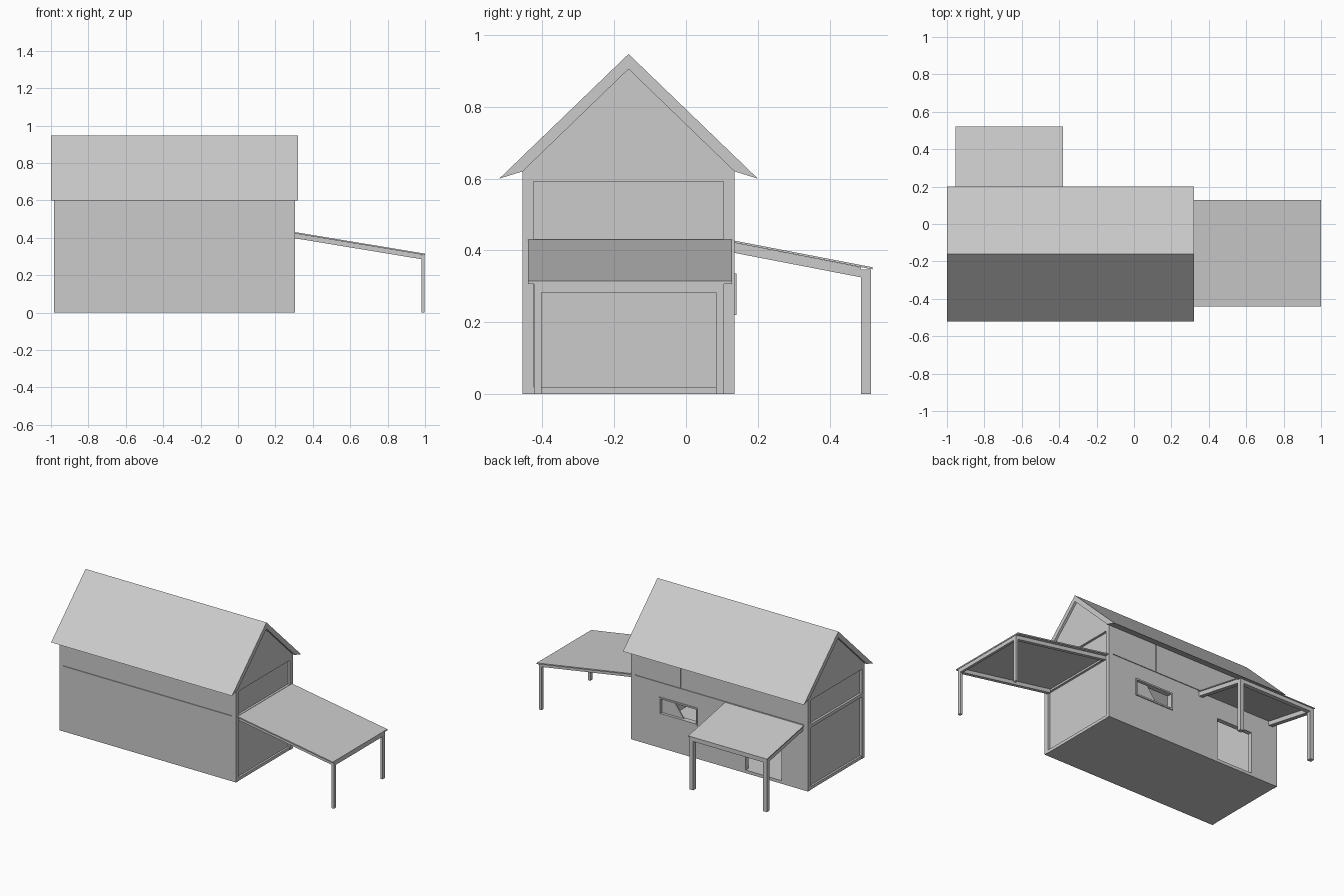
import bpy, bmesh
from mathutils import Vector

if "Cube" in bpy.data.objects:
    bpy.data.objects.remove(bpy.data.objects["Cube"])


def prism(name, axis, profile, lo, hi):
    """Extrude a profile along x (profile in y,z) or along y (profile in x,z)."""
    bm = bmesh.new()
    verts = [bm.verts.new((lo, a, b) if axis == 'x' else (a, lo, b)) for a, b in profile]
    face = bm.faces.new(verts)
    ext = bmesh.ops.extrude_face_region(bm, geom=[face])
    move = Vector((hi - lo, 0, 0)) if axis == 'x' else Vector((0, hi - lo, 0))
    bmesh.ops.translate(bm, vec=move, verts=[v for v in ext['geom'] if isinstance(v, bmesh.types.BMVert)])
    bmesh.ops.recalc_face_normals(bm, faces=bm.faces)
    me = bpy.data.meshes.new(name)
    bm.to_mesh(me)
    bm.free()
    ob = bpy.data.objects.new(name, me)
    bpy.context.collection.objects.link(ob)
    return ob


def box(name, x0, x1, y0, y1, z0, z1):
    return prism(name, 'x', [(y0, z0), (y1, z0), (y1, z1), (y0, z1)], x0, x1)


def cut(ob, cutter):
    cutter.hide_render = True
    cutter.hide_viewport = False
    cutter.display_type = 'WIRE'
    m = ob.modifiers.new("opening", 'BOOLEAN')
    m.operation = 'DIFFERENCE'
    m.object = cutter


X0, X1 = -0.985, 0.305      # house length
Y0, Y1 = -0.455, 0.135      # house depth
RY, T = -0.16, 0.03         # ridge line, wall thickness

# Floor slab and corner posts
box("floor", X0 + 0.002, X1 - 0.002, Y0 + 0.002, Y1 - 0.002, 0, 0.02)
for sx, x in (("left", X0), ("right", X1 - T)):
    for sy, y in (("front", Y0), ("back", Y1 - T)):
        box(f"corner_post_{sy}_{sx}", x, x + T, y, y + T, 0, 0.62)

# Long walls: lower and upper panels with a thin joint, backed by a beam
for side, y in (("front", Y0), ("back", Y1 - T)):
    lower = box(f"{side}_lower_wall", X0 + T, X1 - T, y, y + T, 0, 0.43)
    box(f"{side}_joint_beam", X0 + T, X1 - T, y + 0.005, y + T - 0.005, 0.43, 0.435)
    if side == "front":
        box("front_upper_wall", X0 + T, X1 - T, y, y + T, 0.435, 0.62)
    else:
        # Upper back wall is split by a vertical joint
        box("back_upper_wall_a", -0.053, X1 - T, y, y + T, 0.435, 0.62)
        box("back_upper_wall_b", X0 + T, -0.058, y, y + T, 0.435, 0.62)
        box("back_upper_joint", -0.06, -0.05, y + 0.005, y + T - 0.005, 0.435, 0.62)
        cut(lower, box("door_cutter", -0.79, -0.53, y - 0.05, y + 0.1, 0.02, 0.295))
        cut(lower, box("window_cutter", -0.175, 0.095, y - 0.05, y + 0.1, 0.225, 0.33))

# Window frame and half pane
wx0, wx1, wz0, wz1, f = -0.18, 0.10, 0.22, 0.335, 0.01
for nm, z in (("bottom", wz0), ("top", wz1 - f)):
    box(f"window_frame_{nm}", wx0, wx1, Y1 - T, 0.141, z, z + f)
for nm, x in (("left", wx0), ("right", wx1 - f)):
    box(f"window_frame_{nm}", x, x + f, Y1 - T, 0.141, wz0 + f, wz1 - f)
prism("window_pane", 'y', [(wx1 - f, wz0 + f), (-0.07, wz0 + f), (0.0, wz1 - f), (wx1 - f, wz1 - f)],
      Y1 - 0.02, Y1 - 0.012)

# End walls: recessed panels, cross beams and gables
for side, xa, s in (("left", X0, 1), ("right", X1, -1)):
    def span(d0, d1):
        return sorted((xa + s * d0, xa + s * d1))
    yi0, yi1 = Y0 + T, Y1 - T
    box(f"{side}_lower_panel", *span(0.015, T), yi0, yi1, 0, 0.41)
    box(f"{side}_upper_panel", *span(0.015, T), yi0, yi1, 0.432, 0.592)
    box(f"{side}_middle_beam", *span(0, T), yi0, yi1, 0.41, 0.432)
    box(f"{side}_top_beam", *span(0, T), yi0, yi1, 0.592, 0.62)
    prism(f"{side}_gable", 'x', [(Y0, 0.62), (Y1, 0.62), (RY, 0.905)], *span(0, T))

# Gabled roof shell with pointed eaves
prism("roof", 'x', [(-0.52, 0.60), (Y0, 0.62), (RY, 0.905), (Y1, 0.62), (0.20, 0.60), (RY, 0.947)], -1.0, 0.32)


def slope(a0, za, a1, zb, t):
    """Sloped slab profile."""
    return [(a0, za), (a1, zb), (a1, zb - t), (a0, za - t)]


# Carport on the right end
prism("carport_roof", 'y', slope(X1, 0.43, 1.0, 0.315, 0.008), -0.44, 0.128)
box("carport_end_beam", 0.98, 0.997, -0.424, 0.106, 0.282, 0.309)
for side, y in (("front", -0.424), ("back", 0.084)):
    prism(f"carport_{side}_rafter", 'y', slope(X1, 0.422, 0.98, 0.3105, 0.025), y, y + 0.022)
    box(f"carport_{side}_post", 0.98, 0.997, y, y + 0.022, 0, 0.282)

# Porch over the back door
prism("porch_roof", 'x', slope(Y1, 0.427, 0.52, 0.353, 0.006), -0.955, -0.38)
box("porch_end_beam", -0.95, -0.385, 0.487, 0.515, 0.322, 0.347)
for side, x in (("left", -0.95), ("right", -0.413)):
    prism(f"porch_{side}_rafter", 'x', slope(Y1, 0.421, 0.487, 0.353, 0.028), x, x + 0.028)
    box(f"porch_{side}_post", x, x + 0.028, 0.487, 0.515, 0, 0.322)
